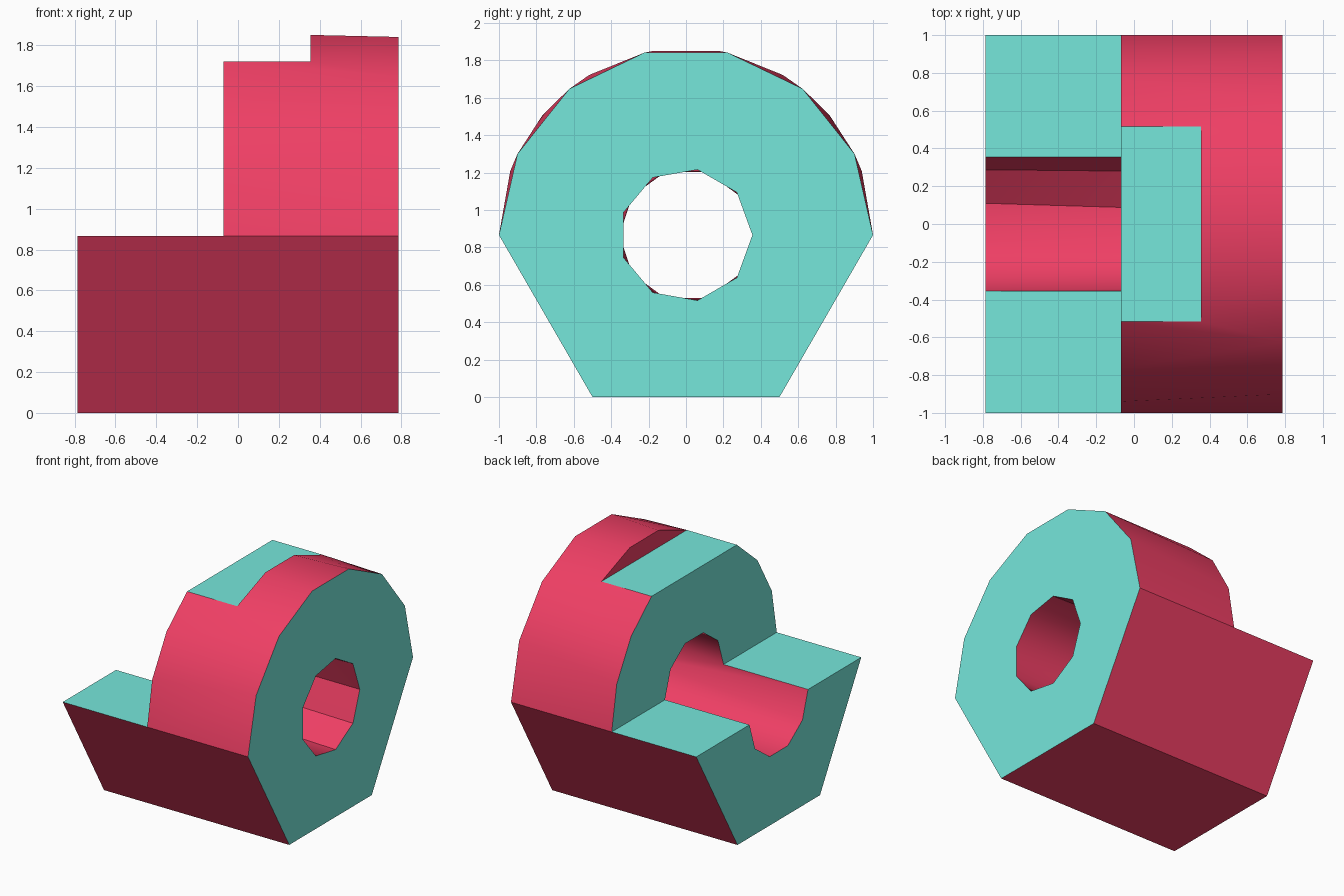
import bpy, bmesh
from math import sin, cos, radians, sqrt

if "Cube" in bpy.data.objects:
    bpy.data.objects.remove(bpy.data.objects["Cube"])

ZC = sqrt(3) / 2                 # height of the bore axis
X0, X1, X2, X3 = -0.787, -0.07, 0.355, 0.785
R_OUT, R_IN, NOTCH = 1.0, 0.355, 58.85

bm = bmesh.new()


def vert(x, y, z):
    return bm.verts.new((x, y, z))


def polar(x, r, deg):
    return vert(x, r * cos(radians(deg)), ZC + r * sin(radians(deg)))


def face(verts, mat=0, smooth=False):
    f = bm.faces.new(verts)
    f.material_index = mat
    f.smooth = smooth


def zip_strip(back, front):
    """Triangulate between two lists of (order key, vertex)."""
    i = j = 0
    while i < len(back) - 1 or j < len(front) - 1:
        a, b = back[i][1], front[j][1]
        use_back = j == len(front) - 1 or (
            i < len(back) - 1 and back[i + 1][0] <= front[j + 1][0])
        if use_back:
            i += 1
            face([a, back[i][1], b], 0, True)
        else:
            j += 1
            face([a, front[j][1], b], 0, True)


# Outer rim: nine segments with a notch at the back, seven at the front
rim_keys = [(0, X1), (20, X1), (40, X1), (NOTCH, X1), (NOTCH, X2), (80, X2),
            (100, X2), (180 - NOTCH, X2), (180 - NOTCH, X1), (140, X1),
            (160, X1), (180, X1)]
rim = [(a, polar(x, R_OUT, a)) for a, x in rim_keys]
rim[8] = (129, rim[8][1])
disc = [(k * 180 / 7, polar(X3, R_OUT, k * 180 / 7)) for k in range(8)]
zip_strip(rim, disc)
R = [v for _, v in rim]
D = [v for _, v in disc]

# Notch floor and wall
face([R[3], R[4], R[7], R[8]], 1)
face(R[4:8])

# Bore: ten sides at the back (open trough below), nine at the front
bore = [(k * 36, polar(X1, R_IN, k * 36)) for k in range(6)]
trough = [(k * 36, polar(X0, R_IN, k * 36)) for k in range(5, 11)]
H = [v for _, v in bore]
T = [v for _, v in trough]
trough[0] = (201, T[0])
mouth = [(k * 40, polar(X3, R_IN, k * 40)) for k in range(9)]
M = [v for _, v in mouth]
zip_strip(bore + trough + [(360, H[0])], mouth + [(360, M[0])])

# Tapered base
b_r, b_l = vert(X0, 0.5, 0), vert(X0, -0.5, 0)
f_r, f_l = vert(X3, 0.5, 0), vert(X3, -0.5, 0)
t_r, t_l = vert(X0, 1, ZC), vert(X0, -1, ZC)
face([b_r, b_l, f_l, f_r])
face([b_r, f_r, D[0], R[0], t_r])
face([b_l, f_l, D[-1], R[-1], t_l])

# Ledges beside the trough
face([t_r, R[0], H[0], T[-1]], 1)
face([t_l, R[-1], H[-1], T[0]], 1)

# End faces: back of base, back of upper half, front in two halves
face([t_l, b_l, b_r, t_r] + T[::-1], 1)
face(R[:4] + R[8:] + H[::-1], 1)
face(D + M[4::-1], 1)
face([D[-1], f_l, f_r, D[0], M[0]] + M[:3:-1], 1)

bmesh.ops.recalc_face_normals(bm, faces=bm.faces[:])
mesh = bpy.data.meshes.new("bearing_block")
bm.to_mesh(mesh)
bm.free()
block = bpy.data.objects.new("bearing_block", mesh)
bpy.context.collection.objects.link(block)

for name, col in (("red", (0.87, 0.05, 0.13, 1)), ("teal", (0.18, 0.80, 0.71, 1))):
    mat = bpy.data.materials.new(name)
    mat.diffuse_color = col
    mat.use_nodes = True
    mat.node_tree.nodes["Principled BSDF"].inputs["Base Color"].default_value = mat.diffuse_color
    mesh.materials.append(mat)

# Smooth rim and bore, sharp edges elsewhere
bpy.context.view_layer.objects.active = block
block.select_set(True)
bpy.ops.object.shade_smooth_by_angle(angle=radians(30))
